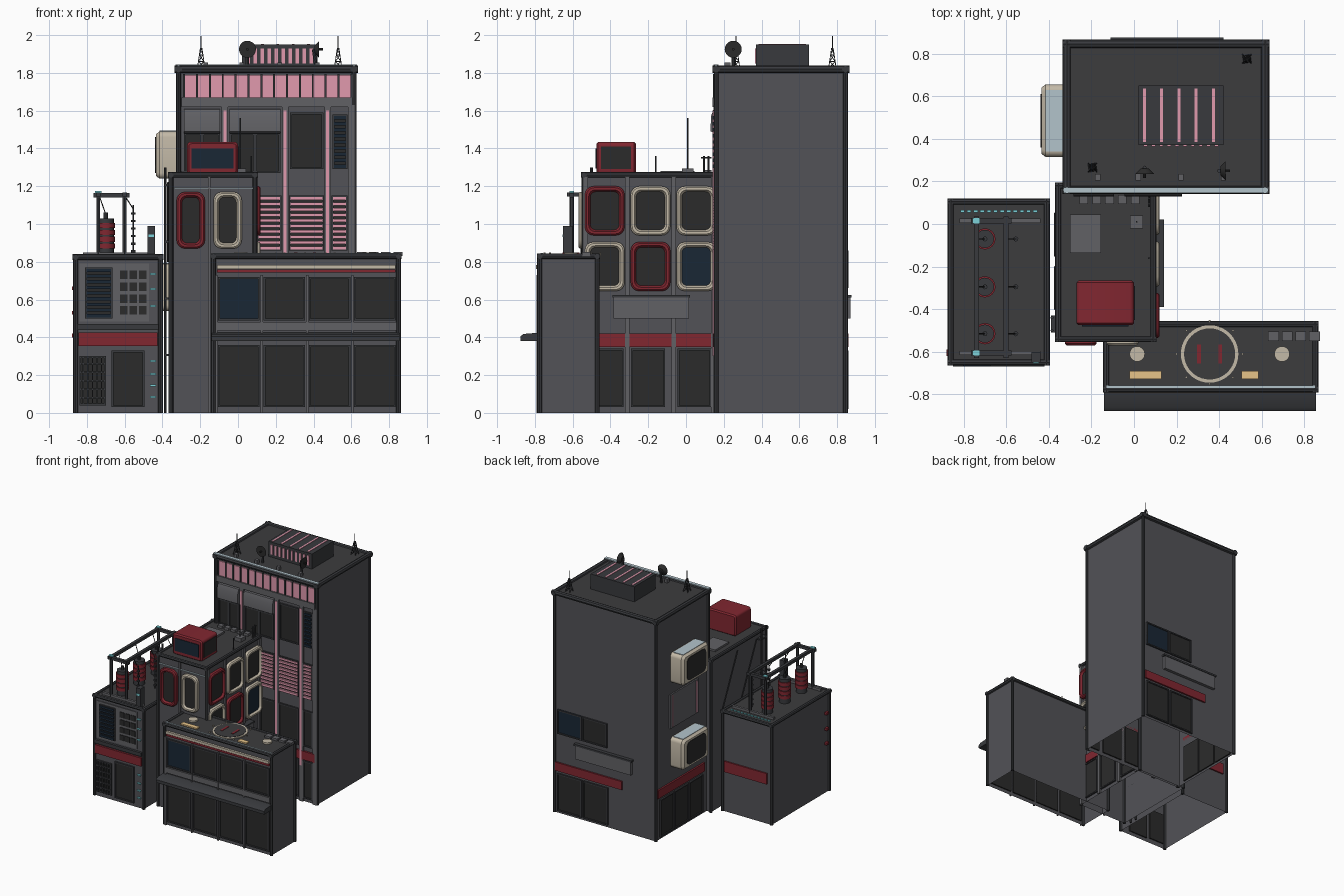
import bpy, bmesh, math
from mathutils import Vector

if "Cube" in bpy.data.objects:
    bpy.data.objects.remove(bpy.data.objects["Cube"])

COL = dict(wall=(.085, .085, .095), trim=(.04, .042, .047), dark=(.024, .024, .024), navy=(.01, .02, .035),
           red=(.22, .02, .03), pink=(.75, .32, .42), cream=(.55, .49, .39), cyan=(.2, .65, .7),
           pale=(.45, .55, .6), amber=(.8, .55, .25), roof=(.045, .045, .048), grey=(.12, .12, .13))
parts = {}

def part(name, col):
    return parts.setdefault((name, col), bmesh.new())

def box(bm, x0, x1, y0, y1, z0, z1, bottom=True):
    v = [bm.verts.new((x, y, z)) for z in (z0, z1) for x, y in ((x0, y0), (x1, y0), (x1, y1), (x0, y1))]
    quads = [(4, 5, 6, 7)] + [(i, (i + 1) % 4, (i + 1) % 4 + 4, i + 4) for i in range(4)]
    for q in quads + ([(3, 2, 1, 0)] if bottom else []):
        bm.faces.new([v[i] for i in q])

def tube(bm, p, q, r, r2=None, n=8):
    p, q = Vector(p), Vector(q)
    d = q - p
    m = d.to_track_quat('Z', 'Y').to_matrix().to_4x4()
    m.translation = (p + q) / 2
    bmesh.ops.create_cone(bm, cap_ends=True, segments=n, radius1=r, radius2=r if r2 is None else r2,
                          depth=d.length, matrix=m)

def prism(bm, pts, x0, x1):
    a, b = ([bm.verts.new((x, y, z)) for y, z in pts] for x in (x0, x1))
    bm.faces.new(a)
    bm.faces.new(b[::-1])
    for i in range(len(pts)):
        j = (i + 1) % len(pts)
        bm.faces.new((a[i], b[i], b[j], a[j]))

# A wall is (normal axis, position, outward sign); u runs along it, d is outward depth
def wpt(w, u, z, d):
    return (u, w[1] + w[2] * d, z) if w[0] == 'y' else (w[1] + w[2] * d, u, z)

def wbox(bm, w, u0, u1, z0, z1, d0, d1):
    a, b = sorted((w[1] + w[2] * d0, w[1] + w[2] * d1))
    box(bm, *((u0, u1, a, b) if w[0] == 'y' else (a, b, u0, u1)), z0, z1)

def rounded(bm, w, u0, u1, z0, z1, steps, r, cap=True):
    loops = []
    for ins, d in steps:
        rr, ring = max(r - ins * .6, .008), []
        for k, (cu, cz) in enumerate(((u1, z1), (u0, z1), (u0, z0), (u1, z0))):
            su, sz = (1 if cu == u1 else -1), (1 if cz == z1 else -1)
            for i in range(5):
                t = math.pi / 2 * (k + i / 4)
                ring.append(bm.verts.new(wpt(w, cu - su * (ins + rr) + rr * math.cos(t),
                                             cz - sz * (ins + rr) + rr * math.sin(t), d)))
        loops.append(ring)
    for a, b in zip(loops, loops[1:]):
        for i in range(20):
            bm.faces.new((a[i], a[(i + 1) % 20], b[(i + 1) % 20], b[i]))
    if cap:
        bm.faces.new(loops[-1])

def window(name, w, u0, u1, z0, z1, col='dark', f=.01):
    wbox(part(name + '_panes', col), w, u0, u1, z0, z1, -.01, .006)
    fr = part(name + '_frames', 'trim')
    for a in ((u0, u0 + f, z0, z1), (u1 - f, u1, z0, z1), (u0, u1, z0, z0 + f), (u0, u1, z1 - f, z1)):
        wbox(fr, w, *a, -.005, .014)

def louvre(name, w, u0, u1, z0, z1, n, col):
    window(name, w, u0, u1, z0, z1, 'dark')
    s = (z1 - z0) / n
    for i in range(n):
        wbox(part(name + '_slats', col), w, u0 + .008, u1 - .008, z0 + s * (i + .2), z0 + s * (i + .75), 0, .02)

def framed_panel(w, u0, u1, z0, z1, col, pane='dark'):
    rounded(part('rounded_window_frames', col), w, u0, u1, z0, z1,
            ((0, 0), (0, .022), (.008, .03), (.02, .03), (.03, .012)), .045, False)
    rounded(part('rounded_window_panes', pane), w, u0 + .022, u1 - .022, z0 + .022, z1 - .022, ((0, 0), (0, .014)), .04)

def building(name, x0, x1, y0, y1, h, r=.02):
    box(part(name + '_body', 'wall'), x0, x1, y0, y1, 0, h - .01, False)
    box(part(name + '_roof', 'roof'), x0 + .01, x1 - .01, y0 + .01, y1 - .01, h - .015, h)
    t, c = part(name + '_edge_trim', 'trim'), ((x0, y0), (x1, y0), (x1, y1), (x0, y1))
    for i in range(4):
        (ax, ay), (bx, by) = c[i], c[(i + 1) % 4]
        e = Vector((bx - ax, by - ay, 0)).normalized() * r
        tube(t, Vector((ax, ay, h - .005)) - e, Vector((bx, by, h - .005)) + e, r)
        tube(t, (ax, ay, 0), (ax, ay, h), .013)

# Four buildings with open undersides
building('tower', -.315, .615, .16, .845, 1.825)
building('middle_block', -.355, .09, -.54, .18, 1.265, .015)
building('left_block', -.86, -.41, -.65, .105, .83, .015)
building('front_block', -.13, .85, -.775, -.47, .835, .015)
TF, TB, TL = ('y', .16, -1), ('y', .845, 1), ('x', -.315, -1)
MF, MR, ML = ('y', -.54, -1), ('x', .09, 1), ('x', -.355, -1)
LF, LB, LL = ('y', -.65, -1), ('y', .105, 1), ('x', -.86, -1)
FF = ('y', -.775, -1)

# Tower front: pink header, pilasters, awnings, windows, slats
wbox(part('header_light', 'pink'), TF, -.285, .6, 1.67, 1.79, 0, .008)
for i in range(14):
    u = -.285 + i * .885 / 13
    wbox(part('header_mullions', 'trim'), TF, u - .005, u + .005, 1.665, 1.795, 0, .016)
wbox(part('header_band', 'grey'), TF, -.3, .605, 1.62, 1.67, 0, .02)
for u, pink in ((-.07, 1), (.25, 1), (.475, 1), (.6, 0)):
    wbox(part('pilasters', 'grey'), TF, u - .018, u + .018, 0, 1.63, 0, .014)
    if pink:
        wbox(part('pilaster_lights', 'pink'), TF, u - .008, u + .008, .3, 1.6, 0, .02)
for a, b in ((-.285, -.095), (-.045, .225)):
    prism(part('tower_awnings', 'grey'), ((.16, 1.61), (.145, 1.605), (.132, 1.57), (.13, 1.49), (.16, 1.48)), a, b)
    m = (a + b) / 2
    window('tower_window', TF, a, m, 1.27, 1.48)
    window('tower_window', TF, m, b, 1.27, 1.48)
window('tower_window', TF, .275, .452, 1.29, 1.59)
louvre('tower_vent', TF, .5, .58, 1.29, 1.58, 9, 'navy')
for a, b in ((.1, .23), (.27, .455), (.495, .58)):
    louvre('pink_louvre', TF, a, b, .86, 1.15, 10, 'pink')
    window('tower_window', TF, a, b, .46, .76)
    window('tower_door', TF, a, b, .03, .34)
wbox(part('tower_band', 'red'), TF, .1, .6, .35, .42, 0, .016)

# Tower back: windows, ledge, band, doors
window('back_window', TB, .36, .585, .66, .86, 'navy')
window('back_window', TB, .13, .355, .66, .86)
for a, b in ((.36, .585), (.12, .345)):
    window('back_door', TB, a, b, .02, .33)
wbox(part('tower_band', 'red'), TB, -.01, .6, .35, .42, 0, .014)
wbox(part('back_ledge', 'grey'), TB, -.1, .41, .5, .62, 0, .025)
wbox(part('back_ledge_caps', 'trim'), TB, -.11, .42, .61, .625, 0, .03)

# Tower left side: air conditioning units, doors
for z in (.54, 1.24):
    rounded(part('cooling_units', 'cream'), TL, .315, .655, z, z + .25, ((0, 0), (0, .1), (.015, .12)), .03)
    rounded(part('cooling_unit_grilles', 'dark'), TL, .36, .61, z + .03, z + .22, ((0, .11), (0, .124)), .04)
    wbox(part('cooling_unit_tops', 'pale'), TL, .34, .63, z + .245, z + .254, .01, .1)
wbox(part('side_panel', 'grey'), TL, .3, .67, .87, 1.15, 0, .012)
for u in (.33, .64):
    wbox(part('side_panel_lights', 'pink'), TL, u - .006, u + .006, .88, 1.14, 0, .016)
for u in (.24, .43, .62):
    window('side_door', TL, u, u + .18, .02, .33)
wbox(part('tower_band', 'red'), TL, .22, .83, .35, .42, 0, .014)

# Tower roof: vent house, lattice masts, dishes, edge lamps
box(part('roof_vent_house', 'trim'), .02, .42, .37, .65, 1.82, 1.95)
for i in range(5):
    box(part('roof_vent_lights', 'pink'), .042 + i * .081, .056 + i * .081, .385, .635, 1.945, 1.954)
for i in range(10):
    box(part('roof_vent_lights', 'pink'), .045 + i * .037, .063 + i * .037, .364, .375, 1.85, 1.93)
for x, y in ((-.195, .265), (.53, .775)):
    m = part('lattice_masts', 'trim')
    ring = lambda k: [(x + sx * (.02 - k * .15), y + sy * (.02 - k * .15), 1.825 + k) for sx, sy in ((-1, -1), (1, -1), (1, 1), (-1, 1))]
    for k in (0, .035, .07):
        a, b = ring(k), ring(k + .035)
        for i in range(4):
            tube(m, a[i], b[i], .003, n=4)
            tube(m, a[i], b[(i + 1) % 4], .002, n=4)
            tube(m, b[i], b[(i + 1) % 4], .002, n=4)
    tube(m, (x, y, 1.92), (x, y, 1.995), .003, n=5)
for x, d in ((.05, (0, -1, 0)), (.415, (1, 0, 0))):
    c, d = Vector((x, .25, 1.925)), Vector(d)
    tube(part('dishes', 'dark'), c - d * .01, c + d * .015, .02, .045, 20)
    tube(part('dishes', 'dark'), c, c + d * .035, .007)
    tube(part('dish_stands', 'trim'), (x, .25, 1.82), c - d * .015, .009)
for x in (-.17, .02, .22, .42):
    box(part('roof_edge_lamps', 'grey'), x - .012, x + .012, .205, .235, 1.82, 1.855)
box(part('tower_gutter', 'pale'), -.33, .63, .145, .172, 1.838, 1.845)

# Middle block: rounded windows, pillars, band, doors, ledge
cols = (('red', 'cream', 'cream'), ('cream', 'red', 'cream'))
for r, z in enumerate((.94, .645)):
    for c in range(3):
        u = -.535 + c * .242
        framed_panel(MR, u, u + .21, z, z + .26, cols[r][c], 'navy' if r and c == 2 else 'dark')
framed_panel(MF, -.325, -.175, .87, 1.17, 'red')
framed_panel(MF, -.13, .02, .87, 1.17, 'cream')
for i, u in enumerate((-.53, -.31, -.065, .145)):
    wbox(part('middle_pillars', 'grey'), MR, u - .012, u + .012, 0, 1.25, 0, .014)
    if i < 3:
        window('middle_door', MR, u + .02, u + .2, .03, .34)
wbox(part('middle_band', 'red'), MR, -.53, .15, .35, .42, 0, .012)
wbox(part('middle_ledge', 'grey'), MR, -.385, .015, .5, .62, 0, .045)
wbox(part('middle_ledge_cap', 'trim'), MR, -.39, .02, .612, .625, 0, .05)
wbox(part('middle_pillars', 'grey'), MF, -.16, -.145, 0, 1.25, 0, .012)
wbox(part('middle_front_strip', 'pale'), MF, -.34, .08, 1.185, 1.193, 0, .01)
for y in (-.5, -.44):
    tube(part('drain_pipes', 'trim'), (-.385, y, 0), (-.385, y, 1.3), .007)
for z in (.3, .6, .9, 1.2):
    wbox(part('drain_pipes', 'trim'), ML, -.51, -.43, z, z + .012, 0, .035)
for y in (-.2, .05):
    tube(part('drain_pipes', 'trim'), (-.37, y, .8), (-.37, y - .2, 1.22), .005)

# Middle block roof: red cabin, hatch, aerials
rounded(part('red_cabin', 'red'), ('y', -.265, -1), -.27, 0, 1.26, 1.435, ((.01, 0), (0, .01), (0, .2), (.01, .21)), .02)
bm = part('red_cabin', 'red')
bm.faces.new(bm.verts[:][:20]) if not bm.verts.ensure_lookup_table() else None
wbox(part('red_cabin_screen', 'navy'), ('y', -.475, -1), -.245, -.025, 1.295, 1.4, -.01, .005)
wbox(part('red_cabin_side_panel', 'dark'), ('x', 0, 1), -.45, -.29, 1.29, 1.41, -.01, .004)
box(part('roof_hatch', 'grey'), -.3, -.155, -.135, .045, 1.26, 1.28)
box(part('aerial_base', 'grey'), -.018, .042, -.02, .04, 1.26, 1.295)
tube(part('aerials', 'trim'), (.012, .01, 1.28), (.012, .01, 1.56), .004)
for x, y in ((.07, -.16), (.07, .095), (.07, .12)):
    tube(part('aerials', 'trim'), (x, y, 1.26), (x, y, 1.36), .005)
tube(part('aerials', 'trim'), (.07, .08, 1.35), (.07, .135, 1.35), .004)
for i in range(5):
    box(part('roof_boxes', 'grey'), -.255 + i * .06, -.215 + i * .06, .095, .135, 1.26, 1.285)

# Left block front and back
louvre('left_vent', LF, -.81, -.665, .5, .77, 9, 'navy')
for i in range(3):
    for j in range(4):
        wbox(part('left_small_windows', 'dark'), LF, -.625 + i * .05, -.585 + i * .05, .52 + j * .063, .565 + j * .063, -.01, .01)
for a in ((-.84, -.64, .485, .79), (-.64, -.47, .485, .79)):
    wbox(part('left_upper_panels', 'grey'), LF, *a, 0, .005)
wbox(part('left_band', 'red'), LF, -.845, -.425, .355, .425, 0, .016)
wbox(part('left_ledge', 'trim'), LF, -.85, -.42, .44, .47, 0, .02)
window('left_door', LF, -.67, -.495, .03, .33)
window('left_grate', LF, -.84, -.7, .04, .3)
for i in range(5):
    wbox(part('left_grate_bars', 'trim'), LF, -.84, -.7, .075 + i * .045, .085 + i * .045, 0, .018)
    wbox(part('left_grate_bars', 'trim'), LF, -.822 + i * .024, -.816 + i * .024, .04, .3, 0, .018)
for i in range(7):
    z = (.08, .14, .2, .27, .56, .65, .73)[i]
    wbox(part('indicator_lights', 'cyan'), LF, -.465, -.435, z, z + .01, 0, .012)
wbox(part('left_band', 'red'), LB, -.82, -.43, .33, .42, 0, .012)
for z in (.4, .52, .65):
    wbox(part('left_side_lamps', 'red'), LL, -.62, -.59, z, z + .02, 0, .02)

# Left block roof: gantry, transformers, insulators
for x in (-.74, -.6):
    for y in (.015, -.605):
        tube(part('gantry', 'trim'), (x, y, .82), (x, y, 1.16), .012, n=6)
    box(part('gantry', 'trim'), x - .012, x + .012, -.63, .035, 1.145, 1.168)
for y in (.015, -.605):
    box(part('gantry', 'trim'), -.765, -.575, y - .012, y + .012, 1.14, 1.163)
    box(part('roof_rails', 'grey'), -.82, -.44, y - .01, y + .01, .83, .85)
    box(part('gantry_caps', 'cyan'), -.757, -.723, y - .012, y + .012, 1.165, 1.175)
for y in (-.07, -.295, -.515):
    for k in range(4):
        z = .87 + k * .036
        tube(part('transformers', 'red'), (-.7, y, z), (-.7, y, z + .027), .05, n=16)
    tube(part('transformer_cores', 'trim'), (-.7, y, .82), (-.7, y, 1.03), .043, n=16)
    tube(part('transformer_cores', 'trim'), (-.7, y, 1.0), (-.7, y, 1.06), .012)
    tube(part('wires', 'dark'), (-.7, y, 1.05), (-.735, y, 1.15), .003, n=5)
    tube(part('wires', 'dark'), (-.555, y, 1.08), (-.6, y, 1.15), .003, n=5)
    tube(part('insulators', 'trim'), (-.555, y, .82), (-.555, y, 1.1), .004, n=6)
    for k in range(6):
        tube(part('insulators', 'trim'), (-.555, y, .85 + k * .04), (-.555, y, .862 + k * .04), .012)
box(part('control_box', 'trim'), -.48, -.44, -.65, -.6, .83, .99)
box(part('indicator_lights', 'cyan'), -.475, -.445, -.654, -.64, .93, .945)
for i in range(12):
    box(part('indicator_lights', 'cyan'), -.815 + i * .031, -.795 + i * .031, .054, .066, .83, .838)

# Front block: windows, strips, canopy, doors
for i in range(4):
    u = -.105 + i * .24
    window('front_window', FF, u, u + .22, .49, .72, 'dark' if i else 'navy')
    window('front_door', FF, u, u + .22, .03, .36)
    wbox(part('front_pillars', 'grey'), FF, u - .015, u - .003, 0, .73, 0, .016)
wbox(part('front_strip', 'cream'), FF, -.11, .835, .762, .782, 0, .018)
wbox(part('front_red_strip', 'red'), FF, -.11, .835, .742, .758, 0, .014)
wbox(part('front_ledge', 'grey'), FF, -.12, .84, .435, .48, 0, .012)
prism(part('front_canopy', 'trim'), ((-.775, .425), (-.86, .418), (-.877, .405), (-.877, .38), (-.775, .38)), -.14, .855)
box(part('front_gutter', 'pale'), -.13, .85, -.77, -.758, .835, .846)

# Front block roof: landing pad, discs, skylights, boxes
tube(part('landing_pad_ring', 'cream'), (.355, -.61, .83), (.355, -.61, .842), .135, n=40)
tube(part('landing_pad', 'roof'), (.355, -.61, .83), (.355, -.61, .845), .12, n=40)
for x in (.305, .405):
    box(part('landing_marks', 'red'), x - .009, x + .009, -.655, -.565, .84, .848)
for i in range(8):
    t = i * math.pi / 4
    x, y = .355 + .155 * math.cos(t), -.61 + .155 * math.sin(t)
    tube(part('landing_lamps', 'cream'), (x, max(y, -.75), .83), (x, max(y, -.75), .848), .005)
for x in (.015, .695):
    tube(part('roof_discs', 'cream'), (x, -.61, .83), (x, -.61, .848), .036, n=20)
for a, b in ((-.02, .13), (.505, .585)):
    box(part('skylights', 'amber'), a, b, -.728, -.69, .83, .845)
for i in range(4):
    box(part('front_roof_boxes', 'grey'), .63 + i * .064, .68 + i * .064, -.55, -.505, .83, .852)

# Turn every part into a smooth-by-angle object
for (name, col), bm in parts.items():
    bmesh.ops.recalc_face_normals(bm, faces=bm.faces[:])
    me = bpy.data.meshes.new(name)
    bm.to_mesh(me)
    bm.free()
    mat = bpy.data.materials.get(col) or bpy.data.materials.new(col)
    mat.diffuse_color = (*COL[col], 1)
    mat.use_nodes = True
    mat.node_tree.nodes["Principled BSDF"].inputs["Base Color"].default_value = mat.diffuse_color
    me.materials.append(mat)
    ob = bpy.data.objects.new(name, me)
    bpy.context.collection.objects.link(ob)
    bpy.ops.object.select_all(action='DESELECT')
    ob.select_set(True)
    bpy.context.view_layer.objects.active = ob
    bpy.ops.object.shade_smooth_by_angle(angle=math.radians(35))
